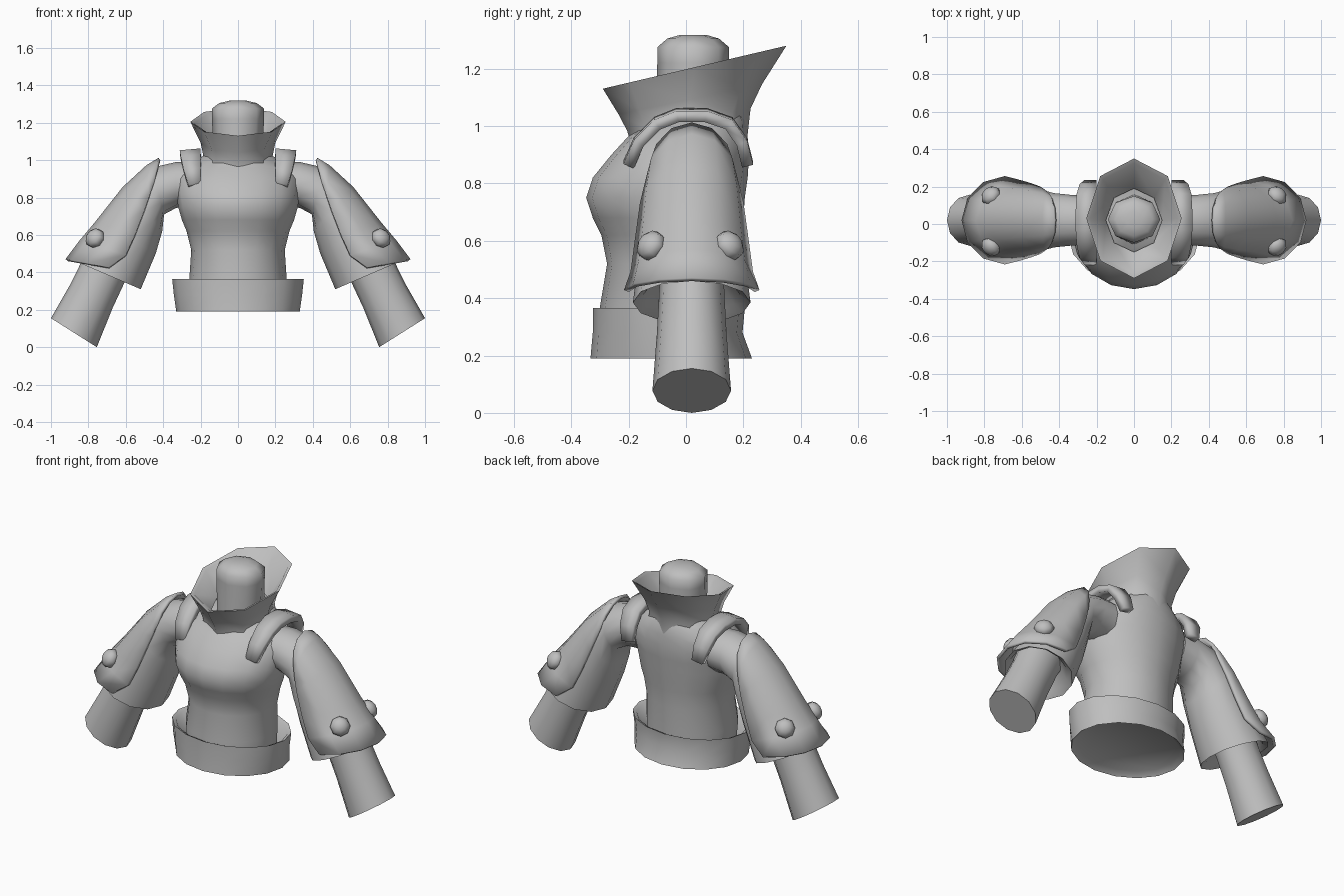
import bpy, bmesh
from math import sin, cos, pi, radians
from mathutils import Vector

cube = bpy.data.objects.get("Cube")
if cube:
    bpy.data.objects.remove(cube, do_unlink=True)

grey = bpy.data.materials.new("cloth_grey")
grey.use_nodes = True
COLOUR = (0.52, 0.52, 0.52, 1)
grey.diffuse_color = COLOUR
grey.node_tree.nodes["Principled BSDF"].inputs["Base Color"].default_value = COLOUR


def finish(name, bm, mirror=False, thick=0):
    """Turn a bmesh into a smooth shaded object, optionally thickened and mirrored."""
    bmesh.ops.recalc_face_normals(bm, faces=bm.faces)
    mesh = bpy.data.meshes.new(name)
    bm.to_mesh(mesh)
    bm.free()
    mesh.materials.append(grey)
    ob = bpy.data.objects.new(name, mesh)
    bpy.context.collection.objects.link(ob)
    if thick:
        mod = ob.modifiers.new("thickness", "SOLIDIFY")
        mod.thickness = thick
        mod.offset = 0
    if mirror:
        ob.modifiers.new("mirror", "MIRROR").use_mirror_merge = False
    bpy.ops.object.select_all(action="DESELECT")
    ob.select_set(True)
    bpy.context.view_layer.objects.active = ob
    bpy.ops.object.shade_smooth_by_angle(angle=radians(55))
    return ob


def loft(name, rings, closed=True, cap_start=False, cap_end=False, **kw):
    """Skin a list of equal length point rows."""
    bm = bmesh.new()
    rows = [[bm.verts.new(p) for p in ring] for ring in rings]
    n = len(rows[0])
    for a, b in zip(rows, rows[1:]):
        for i in range(n if closed else n - 1):
            j = (i + 1) % n
            bm.faces.new((a[i], a[j], b[j], b[i]))
    if cap_start:
        bm.faces.new(rows[0])
    if cap_end:
        bm.faces.new(rows[-1])
    return finish(name, bm, **kw)


def level_ring(z, half_x, front, back, slope=0, n=16):
    """Oval around the body axis, optionally rising towards the back."""
    mid, half_y = (front + back) / 2, (back - front) / 2
    pts = []
    for i in range(n):
        t = 2 * pi * i / n
        y = mid + half_y * cos(t)
        pts.append(Vector((half_x * sin(t), y, z + slope * y)))
    return pts


def limb_ring(low, high, half_y, n=12):
    """Oval across the arm between an underside point and an upper point."""
    a, b = Vector((low[0], 0.02, low[1])), Vector((high[0], 0.02, high[1]))
    return [(a + b) / 2 + (b - a) / 2 * cos(2 * pi * i / n)
            + Vector((0, half_y * sin(2 * pi * i / n), 0)) for i in range(n)]


def shell_row(edge, top, half_y, n=6):
    """Half oval arched over the outer side of the arm."""
    a, b = Vector((edge[0], 0.02, edge[1])), Vector((top[0], 0.02, top[1]))
    return [a + (b - a) * cos(t) + Vector((0, half_y * sin(t), 0))
            for t in (pi * (i / n - 0.5) for i in range(n + 1))]


# Torso
loft("torso", [level_ring(*r) for r in (
    (0.23, 0.25, -0.29, 0.18), (0.37, 0.26, -0.30, 0.18),
    (0.52, 0.25, -0.275, 0.185), (0.62, 0.275, -0.295, 0.19),
    (0.68, 0.30, -0.325, 0.20), (0.75, 0.32, -0.348, 0.205),
    (0.82, 0.33, -0.325, 0.215), (0.90, 0.33, -0.26, 0.22),
    (0.96, 0.29, -0.205, 0.215), (1.0, 0.22, -0.18, 0.21, 0.1),
    (1.03, 0.17, -0.17, 0.19, 0.15))], cap_start=True, cap_end=True)

# Flared collar, folded over the rim to its lining
loft("collar", [level_ring(*r, n=8) for r in (
    (0.95, 0.21, -0.19, 0.215, 0.1), (1.02, 0.185, -0.205, 0.225, 0.18),
    (1.09, 0.2, -0.235, 0.265, 0.21), (1.198, 0.255, -0.29, 0.35, 0.234),
    (1.19, 0.235, -0.265, 0.325, 0.234), (1.06, 0.15, -0.15, 0.19, 0.15))])

# Neck stump
loft("neck", [level_ring(*r, n=8) for r in (
    (0.98, 0.125, -0.11, 0.16), (1.22, 0.14, -0.1, 0.15),
    (1.275, 0.14, -0.1, 0.15), (1.305, 0.1, -0.065, 0.115),
    (1.318, 0.045, -0.02, 0.07))], cap_end=True)

# Turned-up waistband, standing off the torso
loft("waistband", [level_ring(*r) for r in (
    (0.25, 0.25, -0.29, 0.17), (0.355, 0.33, -0.305, 0.185),
    (0.365, 0.352, -0.325, 0.205), (0.28, 0.343, -0.325, 0.197),
    (0.19, 0.33, -0.333, 0.23), (0.215, 0.30, -0.30, 0.20))], cap_end=True)

# Flared sleeves with a recessed opening
loft("sleeves", [limb_ring(*r) for r in (
    ((0.24, 0.75), (0.24, 0.99), 0.13), ((0.33, 0.745), (0.33, 0.99), 0.135),
    ((0.395, 0.71), (0.46, 0.96), 0.145), ((0.405, 0.62), (0.60, 0.83), 0.165),
    ((0.44, 0.50), (0.73, 0.66), 0.18), ((0.52, 0.31), (0.87, 0.46), 0.205),
    ((0.55, 0.35), (0.84, 0.47), 0.17), ((0.58, 0.43), (0.80, 0.55), 0.12))],
    cap_start=True, cap_end=True, mirror=True)

# Forearms
loft("forearms", [limb_ring(*r) for r in (
    ((0.54, 0.46), (0.80, 0.55), 0.11), ((0.60, 0.36), (0.85, 0.43), 0.115),
    ((0.67, 0.21), (0.90, 0.33), 0.122), ((0.755, 0.0), (1.0, 0.155), 0.137))],
    cap_start=True, cap_end=True, mirror=True)

# Arm guards over the outside of the sleeves
loft("arm_guards", [shell_row(*r) for r in (
    ((0.455, 0.86), (0.42, 1.005), 0.135), ((0.475, 0.80), (0.485, 0.965), 0.155),
    ((0.50, 0.73), (0.61, 0.85), 0.172), ((0.55, 0.60), (0.76, 0.66), 0.19),
    ((0.60, 0.49), (0.84, 0.565), 0.205), ((0.69, 0.425), (0.915, 0.465), 0.228))],
    closed=False, thick=0.018, mirror=True)

# Studs on the arm guards
for label, side in (("front", -1), ("back", 1)):
    bm = bmesh.new()
    bmesh.ops.create_uvsphere(bm, u_segments=8, v_segments=6, radius=0.056)
    bmesh.ops.scale(bm, vec=(1, 1, 0.75), verts=bm.verts)
    turn = Vector((0.55, 0.65 * side, 0.5)).to_track_quat("Z", "Y").to_matrix()
    bmesh.ops.rotate(bm, matrix=turn, verts=bm.verts)
    bmesh.ops.translate(bm, vec=(0.765, 0.015 + 0.137 * side, 0.583), verts=bm.verts)
    finish(label + "_studs", bm, mirror=True)

# Shoulder straps: y, z, inner x, outer x
strap_path = ((-0.2, 0.87, 0.2, 0.265), (-0.165, 0.95, 0.2, 0.29),
              (-0.1, 1.015, 0.2, 0.305), (-0.03, 1.043, 0.2, 0.31),
              (0.07, 1.043, 0.2, 0.31), (0.15, 1.015, 0.2, 0.305),
              (0.195, 0.95, 0.2, 0.29), (0.215, 0.87, 0.2, 0.265))
loft("shoulder_straps", [[(xi, y, z), (xo, y, z - 0.01)] for y, z, xi, xo in strap_path],
     closed=False, thick=0.04, mirror=True)
